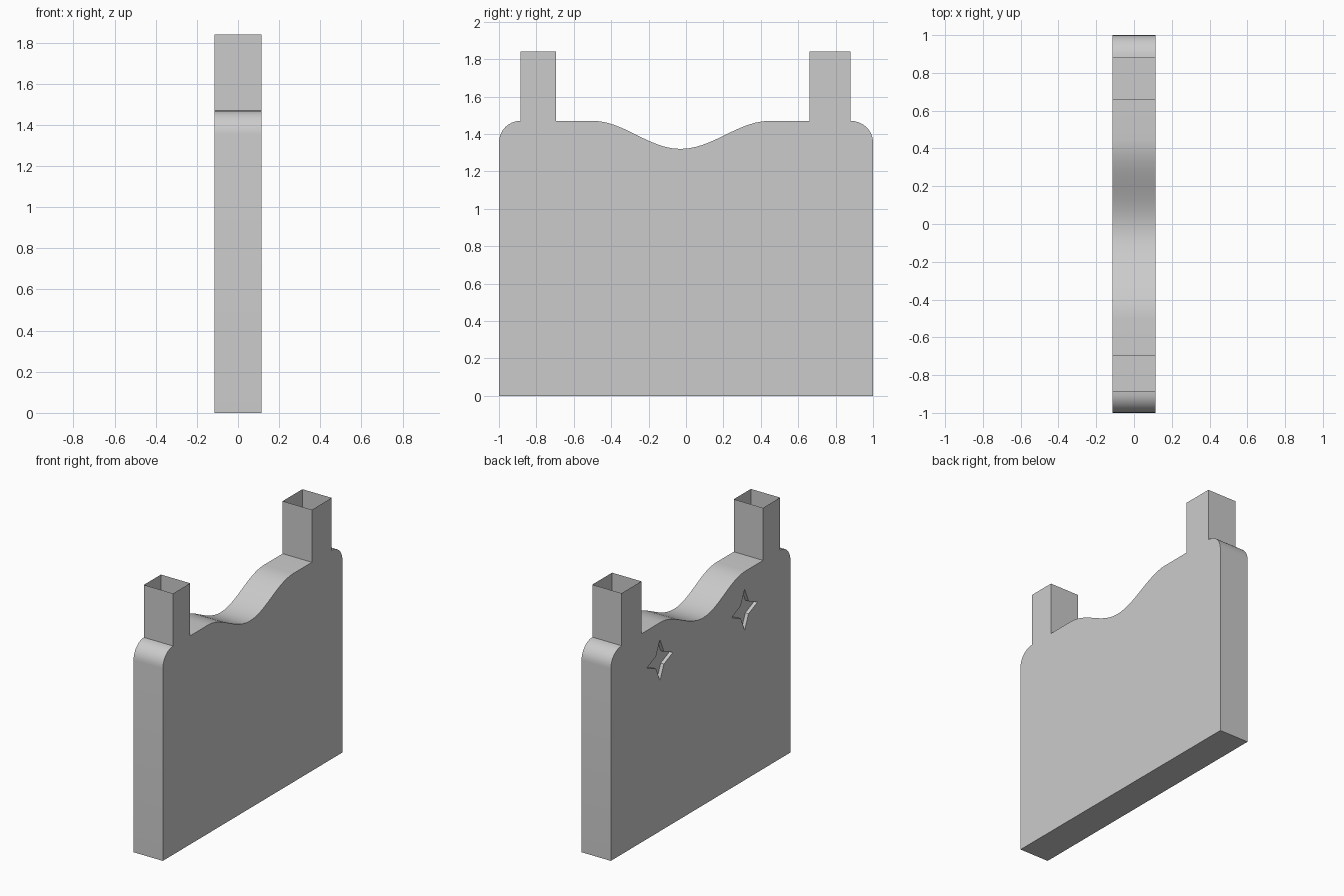
import bpy, bmesh
from math import sin, cos, pi

if "Cube" in bpy.data.objects:
    bpy.data.objects.remove(bpy.data.objects["Cube"])

HALF = 0.114          # half thickness along x
SHOULDER, TOP, DIP = 1.47, 1.84, 0.15
STAR_DEPTH = 0.025


def corner(side, inner, n=8):
    """Rounded shoulder from the outer edge to the neck."""
    r = 1 - inner
    return [(side * (inner + r * cos(i / n * pi / 2)),
             1.355 + (SHOULDER - 1.355) * sin(i / n * pi / 2)) for i in range(n + 1)]


def half_dip(y0, y1, n=12):
    """Smooth slope from the shoulder y0 to the low point y1."""
    return [(y0 + (y1 - y0) * i / n, SHOULDER - DIP * (1 - cos(pi * i / n)) / 2)
            for i in range(n + 1)]


def star(cy, cz, outer=0.145, inner=0.062):
    """Four-pointed star outline."""
    return [(cy + (inner if i % 2 else outer) * cos(i * pi / 4),
             cz + (inner if i % 2 else outer) * sin(i * pi / 4)) for i in range(8)]


def loop(bm, x, pts):
    vs = [bm.verts.new((x, y, z)) for y, z in pts]
    es = [bm.edges.new((vs[i], vs[(i + 1) % len(vs)])) for i in range(len(vs))]
    return vs, es


def wall(bm, a, b, skip=lambda p, q: False):
    n = len(a)
    for i in range(n):
        j = (i + 1) % n
        if not skip(a[i].co, a[j].co):
            bm.faces.new((a[i], a[j], b[j], b[i]))


# outline in the y-z plane: base, shoulders, two necks and the central dip
outline = [(-1, 0)] + corner(-1, 0.885)
outline += [(-0.885, TOP), (-0.695, TOP), (-0.695, SHOULDER)]
outline += half_dip(-0.5, -0.03) + half_dip(0.45, -0.03)[-2::-1]
outline += [(0.66, SHOULDER), (0.66, TOP), (0.88, TOP)]
outline += corner(1, 0.88)[::-1] + [(1, 0)]

bm = bmesh.new()
left, left_edges = loop(bm, -HALF, outline)
right, _ = loop(bm, HALF, outline)
bm.faces.new(right)
# rim walls, leaving the neck tops open
wall(bm, left, right, lambda p, q: min(p.z, q.z) > TOP - 0.01)

# recessed stars in the left face
fill_edges = list(left_edges)
for cy, cz in ((0.453, 1.205), (-0.49, 1.2)):
    rim, rim_edges = loop(bm, -HALF, star(cy, cz))
    floor, _ = loop(bm, -HALF + STAR_DEPTH, star(cy, cz))
    wall(bm, rim, floor)
    bm.faces.new(floor)
    fill_edges += rim_edges
bmesh.ops.triangle_fill(bm, use_beauty=True, use_dissolve=False, edges=fill_edges,
                        normal=(-1, 0, 0))
bmesh.ops.recalc_face_normals(bm, faces=bm.faces[:])

mesh = bpy.data.meshes.new("panel_with_necks")
bm.to_mesh(mesh)
bm.free()
panel = bpy.data.objects.new("panel_with_necks", mesh)
bpy.context.collection.objects.link(panel)
bpy.context.view_layer.objects.active = panel
panel.select_set(True)
bpy.ops.object.shade_smooth_by_angle(angle=pi / 6)
